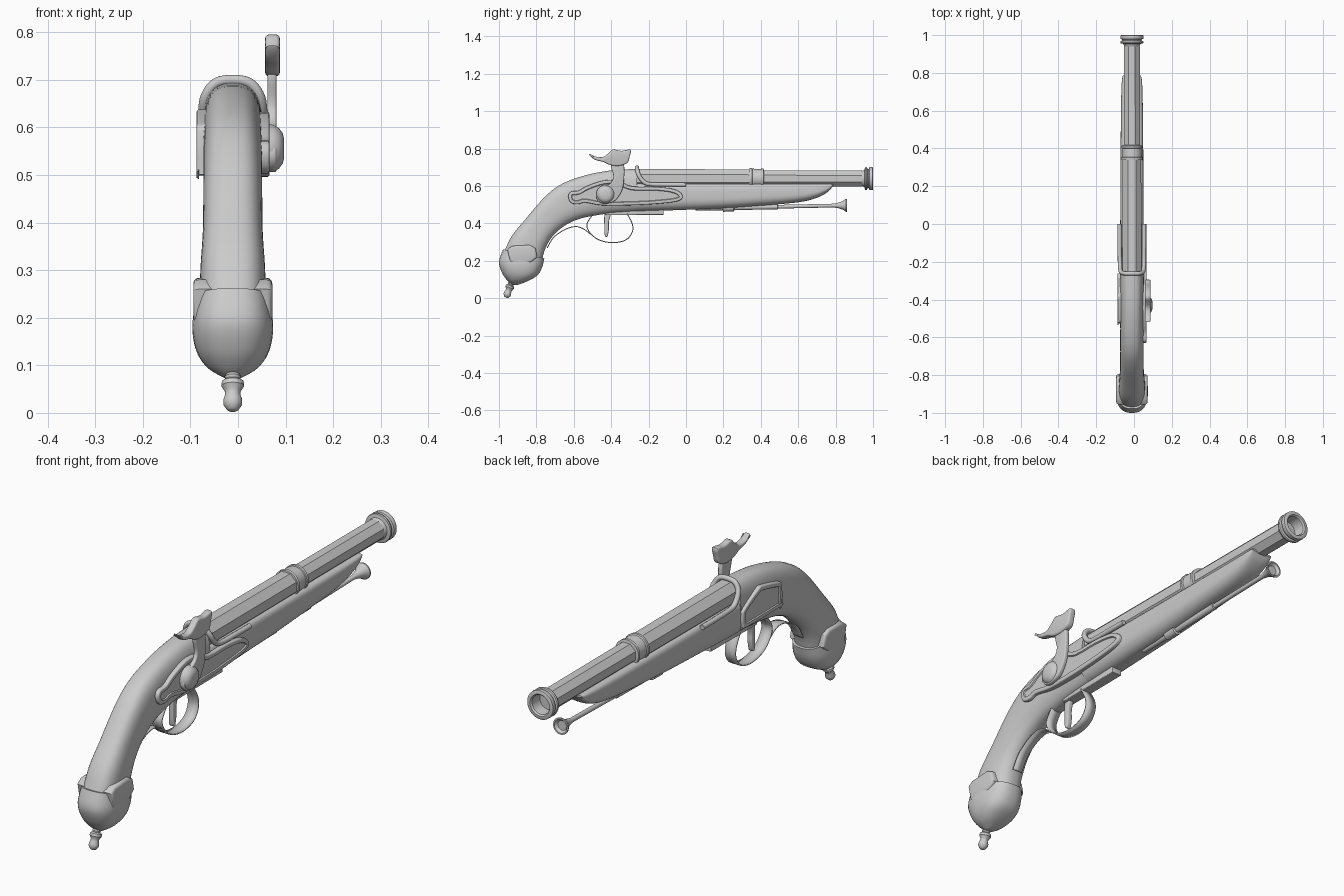
import bpy, bmesh, math
from mathutils import Vector

if "Cube" in bpy.data.objects:
    bpy.data.objects.remove(bpy.data.objects["Cube"])

CX = -0.011  # centre plane of the pistol


def finish(name, bm, angle=35):
    bmesh.ops.remove_doubles(bm, verts=bm.verts, dist=1e-5)
    bmesh.ops.recalc_face_normals(bm, faces=bm.faces)
    for f in bm.faces:
        f.smooth = True
    for e in bm.edges:
        e.smooth = e.calc_face_angle(0) < math.radians(angle)
    me = bpy.data.meshes.new(name)
    bm.to_mesh(me)
    bm.free()
    ob = bpy.data.objects.new(name, me)
    bpy.context.collection.objects.link(ob)
    return ob


def spline(pts, n=5, closed=False):
    """Catmull-Rom through points of any dimension."""
    p = [Vector(q) for q in pts]
    c = len(p)
    out = []
    for i in range(c if closed else c - 1):
        if closed:
            a, b, d, e = (p[(i + k) % c] for k in (-1, 0, 1, 2))
        else:
            a, b, d, e = (p[min(max(i + k, 0), c - 1)] for k in (-1, 0, 1, 2))
        for k in range(n):
            t = k / n
            out.append(b + (d - a) * (t / 2) + (a * 2 - b * 5 + d * 4 - e) * (t * t / 2)
                       + (b * 3 - a - d * 3 + e) * (t ** 3 / 2))
    return out if closed else out + [p[-1]]


def skin(bm, rings):
    rows = [[bm.verts.new(v) for v in r] for r in rings]
    m = len(rows[0])
    for r, s in zip(rows, rows[1:]):
        for j in range(m):
            bm.faces.new((r[j], r[(j + 1) % m], s[(j + 1) % m], s[j]))
    bm.faces.new(rows[0])
    bm.faces.new(rows[-1])


def loft(name, sections, seg=40, n=5):
    """Sections: top y, z, bottom y, z, half width, squareness of upper half."""
    rings = []
    for ty, tz, by, bz, hw, nt in spline(sections, n):
        ring = []
        for j in range(seg):
            a = 2 * math.pi * (j + 0.5) / seg
            c, s = math.cos(a), math.sin(a)
            e = 2 / (nt if c > 0 else 2.5)
            u = math.copysign(abs(c) ** e, c) / 2
            x = math.copysign(abs(s) ** e, s) * hw
            ring.append((CX + x, (ty + by) / 2 + (ty - by) * u, (tz + bz) / 2 + (tz - bz) * u))
        rings.append(ring)
    bm = bmesh.new()
    skin(bm, rings)
    return finish(name, bm)


def lathe(name, origin, axis, profile, seg=32):
    """Profile: distance along axis, radius."""
    axis = Vector(axis).normalized()
    u = Vector((1, 0, 0)) if abs(axis.x) < 0.5 else Vector((0, 1, 0))
    v = axis.cross(u)
    rings = []
    for t, r in profile:
        rings.append([Vector(origin) + axis * t + (u * math.cos(a) + v * math.sin(a)) * max(r, 1e-4)
                      for a in (2 * math.pi * (j + 0.5) / seg for j in range(seg))])
    bm = bmesh.new()
    skin(bm, rings)
    return finish(name, bm)


def prism(name, outline, x0, x1, bevel=0.005, rim=0.0):
    """Side outline (y, z) extruded across x, rounded, with optional raised rim."""
    bm = bmesh.new()
    face = bm.faces.new([bm.verts.new((x0, y, z)) for y, z in outline])
    ext = bmesh.ops.extrude_face_region(bm, geom=[face])['geom']
    for v in ext:
        if isinstance(v, bmesh.types.BMVert):
            v.co.x = x1
    bmesh.ops.recalc_face_normals(bm, faces=bm.faces)
    caps = [f for f in bm.faces if len(f.verts) == len(outline) and abs(f.normal.x) > 0.9]
    edges = {e for f in caps for e in f.edges}
    bmesh.ops.bevel(bm, geom=list(edges), offset=bevel, segments=3, profile=0.5, affect='EDGES')
    if rim:
        outer = max(bm.faces, key=lambda f: abs(f.calc_center_median().x - x0))
        bmesh.ops.inset_region(bm, faces=[outer], thickness=rim, depth=0)
        bmesh.ops.inset_region(bm, faces=[outer], thickness=0.003, depth=-0.005)
    return finish(name, bm)


def ribbon(name, path, hw, thick=0.005):
    bm = bmesh.new()
    rows = [[bm.verts.new((CX + s * hw, y, z)) for s in (-1, 1)] for y, z in spline(path, 6)]
    for a, b in zip(rows, rows[1:]):
        bm.faces.new((a[0], a[1], b[1], b[0]))
    ob = finish(name, bm)
    m = ob.modifiers.new("thickness", 'SOLIDIFY')
    m.thickness, m.offset = thick, 0


# Wooden stock: grip and fore-end
loft("grip_stock", [
    (-.97, .255, -.77, .20, .070, 2.8), (-.93, .335, -.752, .265, .068, 2.8),
    (-.861, .42, -.711, .334, .063, 2.8), (-.754, .543, -.645, .39, .062, 2.8),
    (-.663, .612, -.567, .425, .062, 2.8), (-.54, .657, -.47, .445, .062, 2.8),
    (-.406, .683, -.38, .455, .063, 2.8), (-.262, .692, -.262, .463, .064, 2.8)])
loft("fore_stock", [
    (-.27, .615, -.27, .463, .064, 5), (0, .613, 0, .473, .062, 5), (.2, .612, .2, .481, .061, 5),
    (.4, .612, .4, .495, .060, 5), (.6, .612, .6, .513, .058, 5), (.7, .612, .7, .537, .056, 5),
    (.76, .612, .76, .57, .053, 5), (.785, .610, .785, .60, .048, 5)])

# Butt cap with side shields and finial
loft("butt_cap", [
    (-.978, .262, -.757, .213, .078, 2.6), (-1.0, .195, -.77, .163, .085, 2.5),
    (-.984, .136, -.795, .122, .076, 2.4), (-.957, .096, -.845, .092, .052, 2.2),
    (-.93, .072, -.898, .072, .015, 2)])
prism("butt_cap_shields", [(-.955, .26), (-.93, .28), (-.88, .283), (-.835, .284), (-.805, .268),
                           (-.795, .22), (-.83, .19), (-.94, .19)], CX - .083, CX + .083, .012)
lathe("butt_finial", (CX, -.934, .082), (0, -.33, -.94), [
    (0, .014), (.006, .017), (.012, .015), (.017, .023), (.027, .024), (.038, .017), (.046, .016),
    (.058, .020), (.068, .020), (.08, .012), (.083, .006)], 24)

# Barrel: two octagonal lengths, band rings, muzzle with bore
B = (CX, 0, .64)
lathe("barrel_breech", B, (0, 1, 0), [(-.27, .055), (.36, .053)], 8)
lathe("barrel_front", B, (0, 1, 0), [(.36, .0465), (.94, .0455)], 8)
lathe("barrel_band", B, (0, 1, 0), [(.338, .046), (.34, .056), (.352, .057), (.356, .053), (.40, .051),
                                    (.402, .055), (.414, .055), (.417, .045)])
lathe("muzzle", B, (0, 1, 0), [
    (.94, .04), (.954, .046), (.957, .06), (.962, .062), (.968, .06), (.971, .052), (.977, .052),
    (.98, .06), (.985, .062), (.998, .061), (1.0, .058), (1.0, .046), (.994, .041), (.945, .039), (.945, 0)])

# Raised lip round the breech, mirrored left and right
half = [(.065, .0, .607), (.065, -.1, .608), (.064, -.2, .611), (.062, -.235, .632),
        (.057, -.255, .665), (.036, -.262, .693)]
path = half + [(0, -.262, .70)] + [(-x, y, z) for x, y, z in reversed(half)]
cu = bpy.data.curves.new("breech_lip", 'CURVE')
cu.dimensions, cu.bevel_depth, cu.bevel_resolution, cu.use_fill_caps = '3D', .011, 3, True
sp = cu.splines.new('POLY')
pts = spline(path, 5)
sp.points.add(len(pts) - 1)
for q, co in zip(sp.points, pts):
    q.co = (co.x + CX, co.y, co.z, 1)
sp.use_smooth = True
bpy.context.collection.objects.link(bpy.data.objects.new("breech_lip", cu))

# Lock plate (right) and side plate (left)
lock = [(-.63, .545), (-.615, .57), (-.575, .575), (-.53, .60), (-.44, .63), (-.36, .628), (-.29, .598),
        (-.16, .596), (-.06, .582), (-.018, .55), (-.04, .52), (-.15, .505), (-.3, .497), (-.45, .497),
        (-.54, .512), (-.575, .503), (-.615, .51)]
prism("lock_plate", spline(lock, 3, True), CX + .03, CX + .077, .005, .012)
side = [(-.525, .51), (-.525, .59), (-.505, .61), (-.40, .635), (-.365, .632), (-.275, .585),
        (-.262, .56), (-.265, .515), (-.29, .50), (-.50, .50)]
prism("side_plate", spline(side, 3, True), CX - .03, CX - .076, .005, .012)

# Hammer: hub, neck, head with thumb spur
lathe("hammer_hub", (0, -.43, .556), (1, 0, 0), [(.05, .05), (.072, .05), (.086, .043), (.094, .032), (.097, .02)])
neck = [(-.48, .54), (-.46, .59), (-.41, .61), (-.388, .65), (-.40, .72), (-.335, .72),
        (-.333, .62), (-.35, .56), (-.39, .515), (-.45, .508)]
prism("hammer_neck", spline(neck, 4, True), .062, .081, .005)
head = [(-.519, .772), (-.485, .758), (-.445, .755), (-.415, .775), (-.39, .795), (-.345, .788), (-.297, .794),
        (-.302, .755), (-.315, .722), (-.36, .708), (-.405, .712), (-.44, .728), (-.49, .742)]
prism("hammer_head", spline(head, 4, True), .057, .088, .008)

# Trigger, trigger plate and guard
prism("trigger", spline([(-.433, .465), (-.40, .465), (-.412, .41), (-.412, .37), (-.42, .332),
                         (-.434, .335), (-.437, .39)], 4, True), CX - .011, CX + .011, .004)
prism("trigger_plate", [(-.43, .444), (-.12, .446), (-.12, .48), (-.43, .48)], CX - .024, CX + .024, .004)
ribbon("guard_bow", [(-.315, .452), (-.288, .40), (-.287, .355), (-.32, .313), (-.39, .297), (-.465, .312),
                     (-.513, .35), (-.53, .395), (-.50, .445)], .025)
ribbon("guard_tail", [(-.51, .342), (-.55, .372), (-.594, .383), (-.65, .366), (-.708, .325), (-.742, .27)], .022)

# Ramrod with trumpet tip, and its pipe
R, D = (CX, 0, .479), (0, 1, .021)
lathe("ramrod", R, D, [(.05, .012), (.49, .014), (.492, .010), (.79, .010), (.815, .015), (.84, .024),
                       (.855, .035), (.861, .035), (.861, .029), (.85, .02), (.85, 0)], 24)
lathe("ramrod_pipe", R, D, [(.195, .014), (.197, .021), (.255, .021), (.258, .014)], 24)
